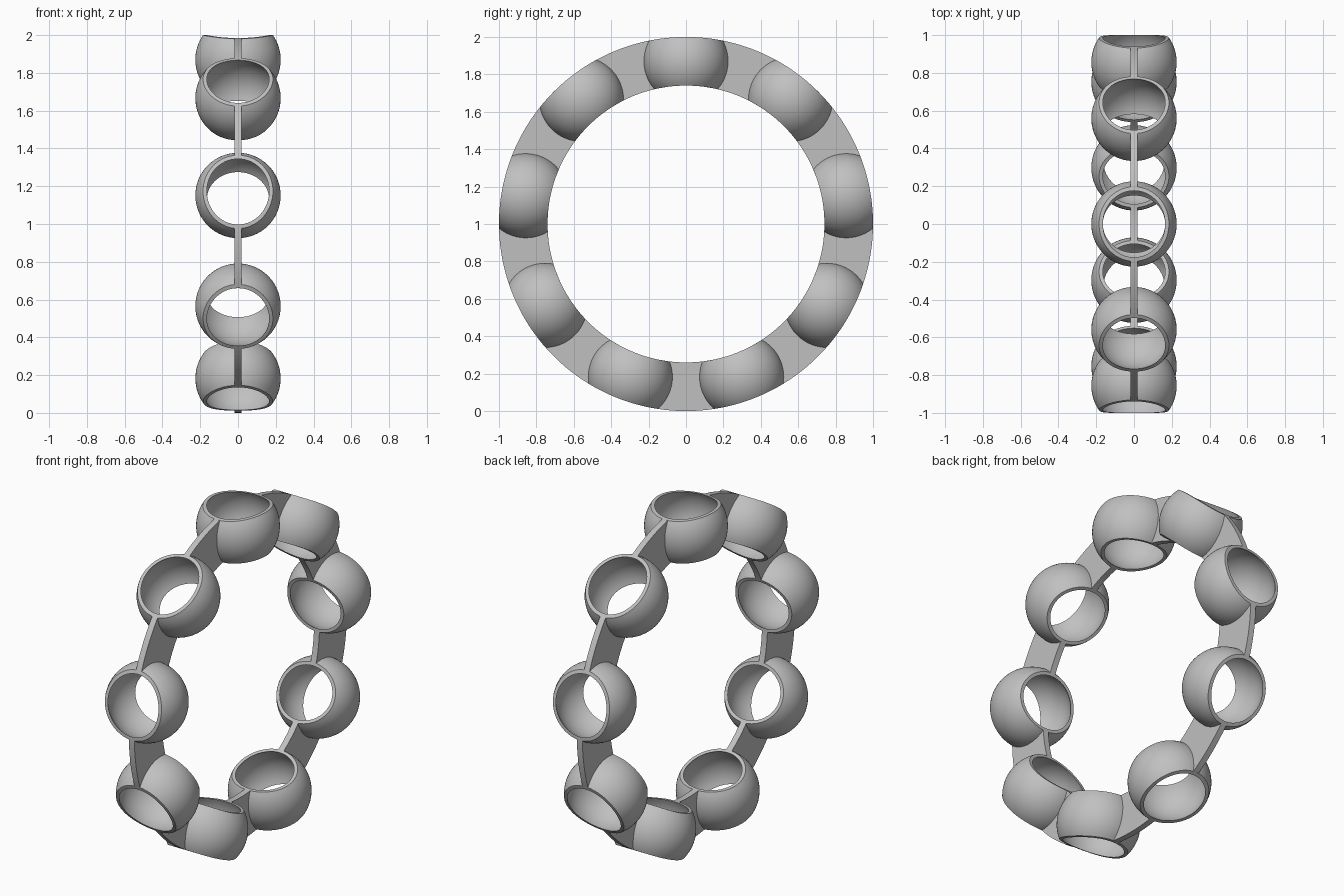
import bpy
import bmesh
from math import sin, cos, acos, asin, sqrt, radians, pi
from mathutils import Matrix

cube = bpy.data.objects.get("Cube")
if cube:
    bpy.data.objects.remove(cube)

COUNT = 9                     # beads around the band
R_IN, R_OUT = 0.74, 1.0       # band radii
R_MID = 0.87                  # bead centres
BALL, HOLLOW = 0.226, 0.21    # bead outer and inner sphere radii
WEB = 0.036                   # thickness of the connecting web
STEP = 2 * pi / COUNT

grey = bpy.data.materials.new("light_grey")
grey.use_nodes = True
colour = (0.53, 0.53, 0.53, 1)
grey.diffuse_color = colour
grey.node_tree.nodes["Principled BSDF"].inputs["Base Color"].default_value = colour


def make_object(name, bm, angle):
    """Turn a mesh built around the +y direction to its place on the band."""
    bmesh.ops.recalc_face_normals(bm, faces=bm.faces)
    bm.transform(Matrix.Translation((0, 0, 1)) @ Matrix.Rotation(angle, 4, 'X'))
    mesh = bpy.data.meshes.new(name)
    bm.to_mesh(mesh)
    bm.free()
    mesh.materials.append(grey)
    obj = bpy.data.objects.new(name, mesh)
    bpy.context.collection.objects.link(obj)
    return obj


def smooth(obj):
    bpy.ops.object.select_all(action='DESELECT')
    obj.select_set(True)
    bpy.context.view_layer.objects.active = obj
    bpy.ops.object.shade_smooth_by_angle(angle=radians(30))


def cut_latitude(s, phi, r):
    """Latitude where a sphere of radius s meets the band cylinder of radius r."""
    a, b = (s * sin(phi)) ** 2, 2 * R_MID * s
    c = R_MID ** 2 + (s * cos(phi)) ** 2 - r ** 2
    return asin(-2 * c / (b + sqrt(b * b - 4 * a * c)))


def bead(angle, around=64, rows=16):
    """Hollow ball trimmed by the inner and outer band surfaces."""
    bm = bmesh.new()
    rings = []
    for i in range(around):
        phi = 2 * pi * i / around
        loop = []
        for s in (BALL, HOLLOW):
            low, high = (cut_latitude(s, phi, r) for r in (R_IN, R_OUT))
            part = []
            for j in range(rows + 1):
                lat = low + (high - low) * j / rows
                part.append(bm.verts.new((s * cos(lat) * sin(phi),
                                          R_MID + s * sin(lat),
                                          s * cos(lat) * cos(phi))))
            loop += part if s == BALL else part[::-1]
        rings.append(loop)
    for i in range(around):
        a, b = rings[i - 1], rings[i]
        for j in range(len(a)):
            bm.faces.new((a[j - 1], a[j], b[j], b[j - 1]))
    return make_object("bead", bm, angle)


def web(angle, rows=10, cols=12):
    """Flat curved web whose ends follow the walls of two beads."""
    s = (BALL + HOLLOW) / 2
    bm = bmesh.new()
    grid = []
    for i in range(rows + 1):
        r = R_IN + (R_OUT - R_IN) * i / rows
        edge = acos((r * r + R_MID ** 2 - s * s) / (2 * r * R_MID))
        angles = [edge + (STEP - 2 * edge) * j / cols for j in range(cols + 1)]
        grid.append([bm.verts.new((0, r * cos(t), r * sin(t))) for t in angles])
    for a, b in zip(grid, grid[1:]):
        for j in range(cols):
            bm.faces.new((a[j], a[j + 1], b[j + 1], b[j]))
    obj = make_object("web", bm, angle)
    solid = obj.modifiers.new("thickness", 'SOLIDIFY')
    solid.thickness = WEB
    solid.offset = 0
    return obj


# Beads and webs alternate around the band, one bead at the very top
for k in range(COUNT):
    turn = pi / 2 + k * STEP
    smooth(bead(turn))
    web(turn)
